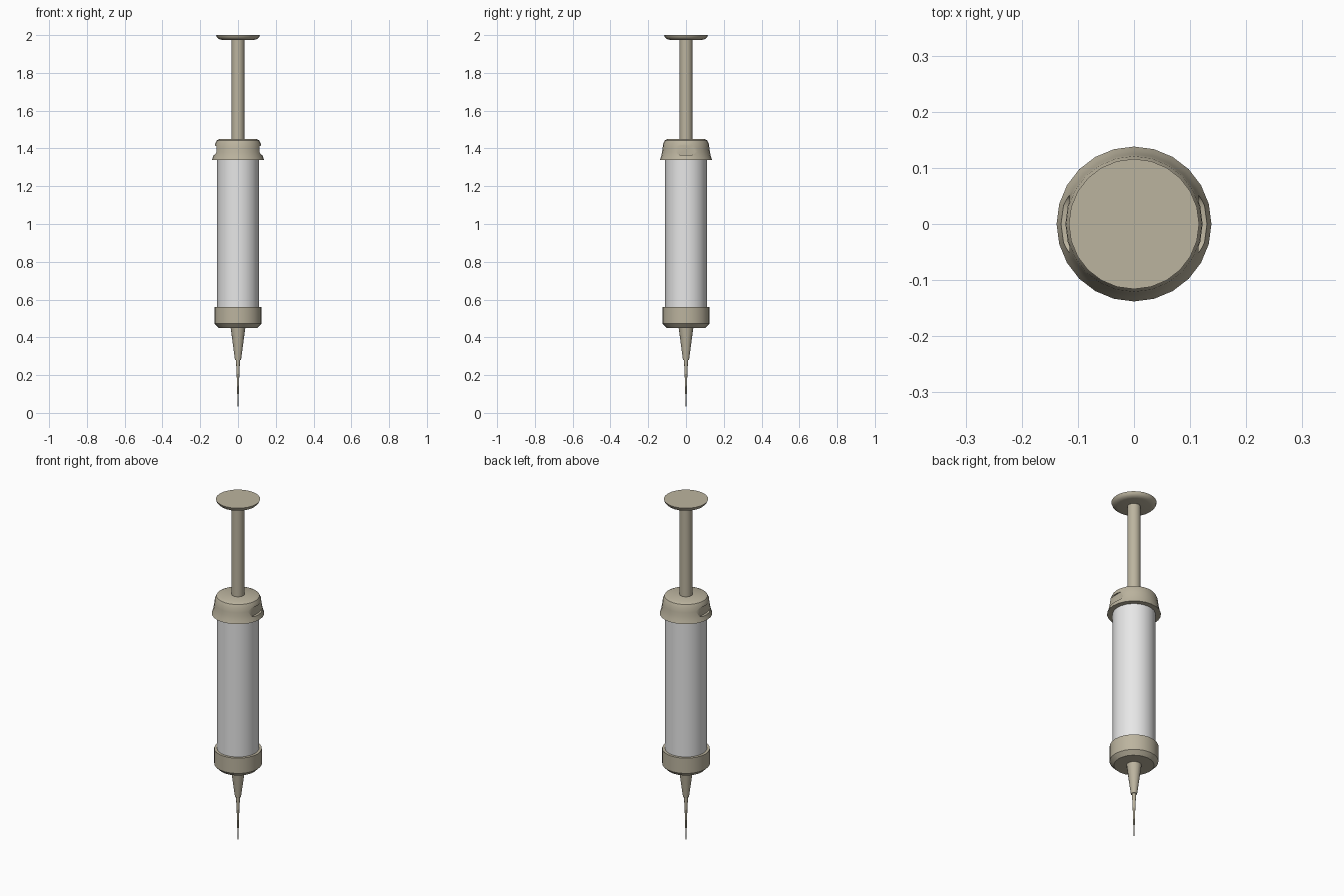
import bpy, bmesh, math
from mathutils import Matrix

if "Cube" in bpy.data.objects:
    bpy.data.objects.remove(bpy.data.objects["Cube"])


def material(name, rgb):
    m = bpy.data.materials.new(name)
    m.diffuse_color = (*rgb, 1)
    m.use_nodes = True
    m.node_tree.nodes["Principled BSDF"].inputs["Base Color"].default_value = m.diffuse_color
    return m


TAN = material("warm_tan", (0.50, 0.455, 0.345))
WHITE = material("pale_grey", (0.80, 0.80, 0.80))


def add_object(name, bm, mat):
    bmesh.ops.recalc_face_normals(bm, faces=bm.faces)
    me = bpy.data.meshes.new(name)
    bm.to_mesh(me)
    bm.free()
    me.materials.append(mat)
    ob = bpy.data.objects.new(name, me)
    bpy.context.collection.objects.link(ob)
    return ob


def lathe(name, profile, sides, mat):
    """Turn (radius, height) points into a closed round solid."""
    bm = bmesh.new()
    rings = []
    for r, z in profile:
        if r == 0:
            rings.append([bm.verts.new((0, 0, z))])
        else:
            rings.append([bm.verts.new((r * math.cos(a), r * math.sin(a), z))
                          for a in (2 * math.pi * i / sides for i in range(sides))])
    for a, b in zip(rings, rings[1:]):
        for i in range(sides):
            j = (i + 1) % sides
            if len(a) == 1:
                bm.faces.new((a[0], b[i], b[j]))
            elif len(b) == 1:
                bm.faces.new((a[i], a[j], b[0]))
            else:
                bm.faces.new((a[i], a[j], b[j], b[i]))
    # flat caps on open ends
    for ring in (rings[0], rings[-1]):
        if len(ring) > 1:
            bm.faces.new(ring)
    return add_object(name, bm, mat)


def smooth(ob, angle=35):
    bpy.ops.object.select_all(action='DESELECT')
    ob.select_set(True)
    bpy.context.view_layer.objects.active = ob
    bpy.ops.object.shade_smooth_by_angle(angle=math.radians(angle))


# plunger: rod and thumb plate
rod = lathe("plunger_rod", [(0.034, 1.40), (0.034, 1.985)], 16, TAN)
plate = lathe("thumb_plate", [(0.085, 1.975), (0.102, 1.979), (0.112, 1.989),
                              (0.116, 2.0)], 24, TAN)

# barrel
barrel = lathe("barrel", [(0.11, 0.50), (0.11, 1.39)], 24, WHITE)

# flared upper cap
cap = lathe("upper_cap", [(0.105, 1.34), (0.138, 1.34), (0.131, 1.36), (0.127, 1.38),
                          (0.124, 1.40), (0.121, 1.425), (0.113, 1.442),
                          (0.097, 1.45)], 24, TAN)

# side recesses in the cap, cut by rounded slots
for side in (-1, 1):
    bm = bmesh.new()
    outline = []
    for c, start in ((0.029, -90), (-0.029, 90)):
        for k in range(7):
            t = math.radians(start + 30 * k)
            outline.append(bm.verts.new((side * 0.115, c + 0.025 * math.cos(t),
                                         1.39 + 0.025 * math.sin(t))))
    face = bm.faces.new(outline)
    ext = bmesh.ops.extrude_face_region(bm, geom=[face])
    bmesh.ops.translate(bm, vec=(side * 0.06, 0, 0),
                        verts=[v for v in ext["geom"] if isinstance(v, bmesh.types.BMVert)])
    cutter = add_object("slot_cutter", bm, TAN)
    cutter.hide_render = True
    mod = cap.modifiers.new("slot", 'BOOLEAN')
    mod.operation = 'DIFFERENCE'
    mod.solver = 'EXACT'
    mod.object = cutter
    bpy.context.view_layer.objects.active = cap
    bpy.ops.object.modifier_apply(modifier=mod.name)
    bpy.data.objects.remove(cutter)

# lower collar
collar = lathe("lower_collar", [(0.103, 0.45), (0.125, 0.472), (0.125, 0.56)], 24, TAN)

# nozzle and needle
nozzle = lathe("nozzle", [(0.016, 0.28), (0.040, 0.46)], 16, TAN)
needle = lathe("needle", [(0, 0), (0.004, 0.10), (0.007, 0.20), (0.011, 0.285)], 12, TAN)

for ob in (rod, plate, barrel, cap, collar, nozzle, needle):
    smooth(ob)
